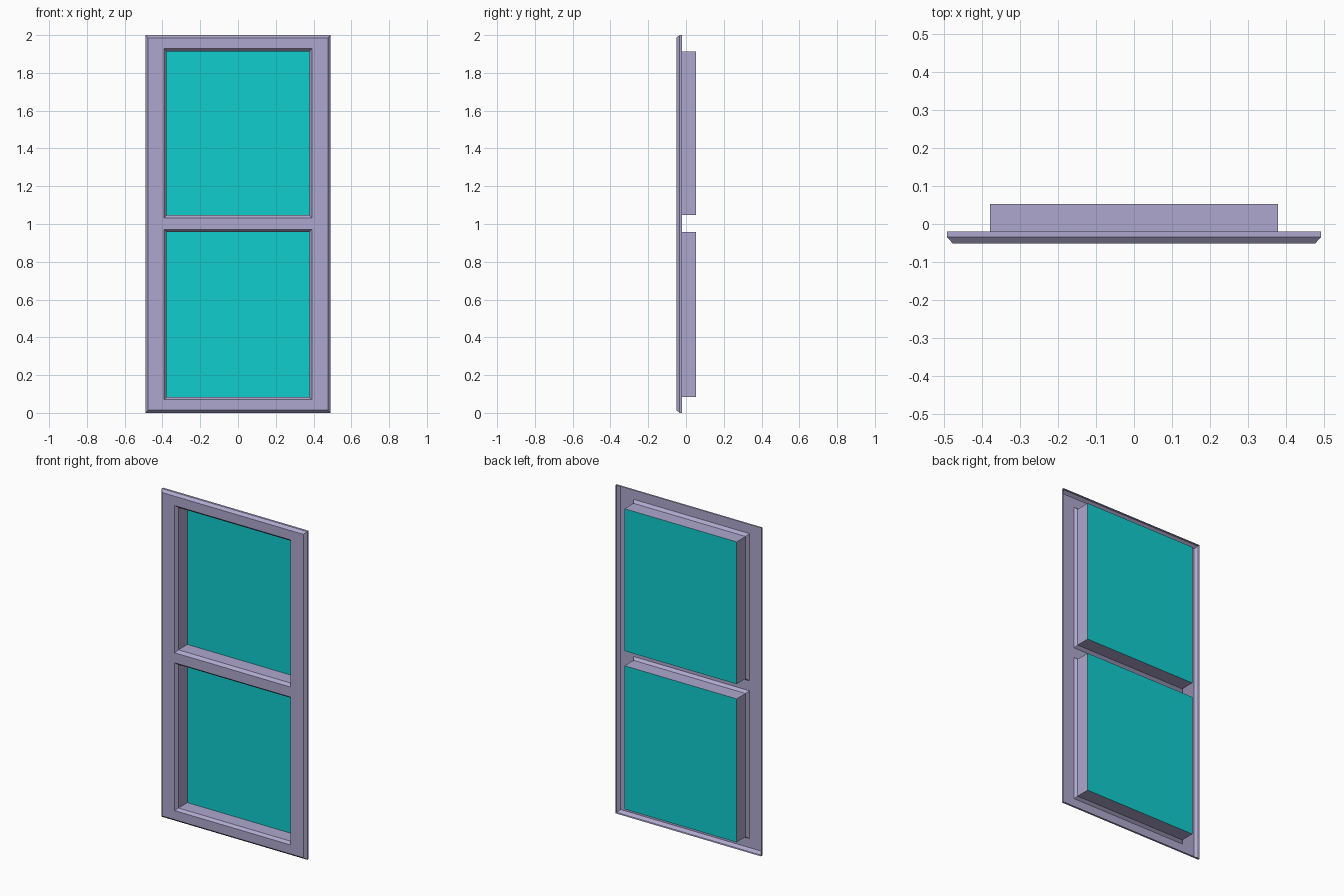
import bpy

if "Cube" in bpy.data.objects:
    bpy.data.objects.remove(bpy.data.objects["Cube"])

# Flat colours
def material(name, rgb):
    m = bpy.data.materials.new(name)
    m.diffuse_color = (*rgb, 1.0)
    m.use_nodes = True
    m.node_tree.nodes["Principled BSDF"].inputs["Base Color"].default_value = m.diffuse_color
    return m

FRAME = material("lavender_frame", (0.42, 0.39, 0.61))
GLASS = material("cyan_glass", (0.005, 0.61, 0.62))

# Depth levels from front to back
Y_FRONT, Y_BEVEL, Y_RIM, Y_GLASS = -0.051, -0.034, -0.020, 0.052


def make(name, verts, faces, mat):
    me = bpy.data.meshes.new(name)
    me.from_pydata(verts, [], faces)
    me.materials.append(mat)
    ob = bpy.data.objects.new(name, me)
    bpy.context.collection.objects.link(ob)
    return ob


def ring(half_w, z0, z1, y):
    return [(-half_w, y, z0), (half_w, y, z0), (half_w, y, z1), (-half_w, y, z1)]


def sleeve(name, rings, outward):
    """Open tube of walls joining rectangular rings from front to back."""
    verts = [v for r in rings for v in r]
    faces = []
    for k in range(len(rings) - 1):
        for i in range(4):
            j = (i + 1) % 4
            a, b, c, d = 4 * k + i, 4 * k + j, 4 * k + 4 + j, 4 * k + 4 + i
            faces.append((a, d, c, b) if outward else (a, b, c, d))
    return make(name, verts, faces, FRAME)


# Front face: grid with the two sash openings left out
xs = [-0.476, -0.391, 0.391, 0.476]
zs = [0.015, 0.070, 0.971, 1.032, 1.929, 1.986]
verts = [(x, Y_FRONT, z) for z in zs for x in xs]
faces = []
for r in range(5):
    for c in range(3):
        if c == 1 and r in (1, 3):
            continue
        a = r * 4 + c
        faces.append((a, a + 1, a + 5, a + 4))
make("frame_face", verts, faces, FRAME)

# Chamfered outer rim, open at the back
sleeve("outer_rim", [ring(0.476, 0.015, 1.986, Y_FRONT),
                     ring(0.491, 0.0, 2.0, Y_BEVEL),
                     ring(0.491, 0.0, 2.0, Y_RIM)], True)

# Bevelled recess walls and glass pane for each sash
for label, o0, o1, g0, g1 in (("lower", 0.070, 0.971, 0.083, 0.957),
                              ("upper", 1.032, 1.929, 1.047, 1.914)):
    sleeve(label + "_recess", [ring(0.391, o0, o1, Y_FRONT),
                               ring(0.378, g0, g1, Y_BEVEL),
                               ring(0.378, g0, g1, Y_GLASS)], False)
    make(label + "_glass", ring(0.378, g0, g1, Y_GLASS), [(0, 1, 2, 3)], GLASS)
